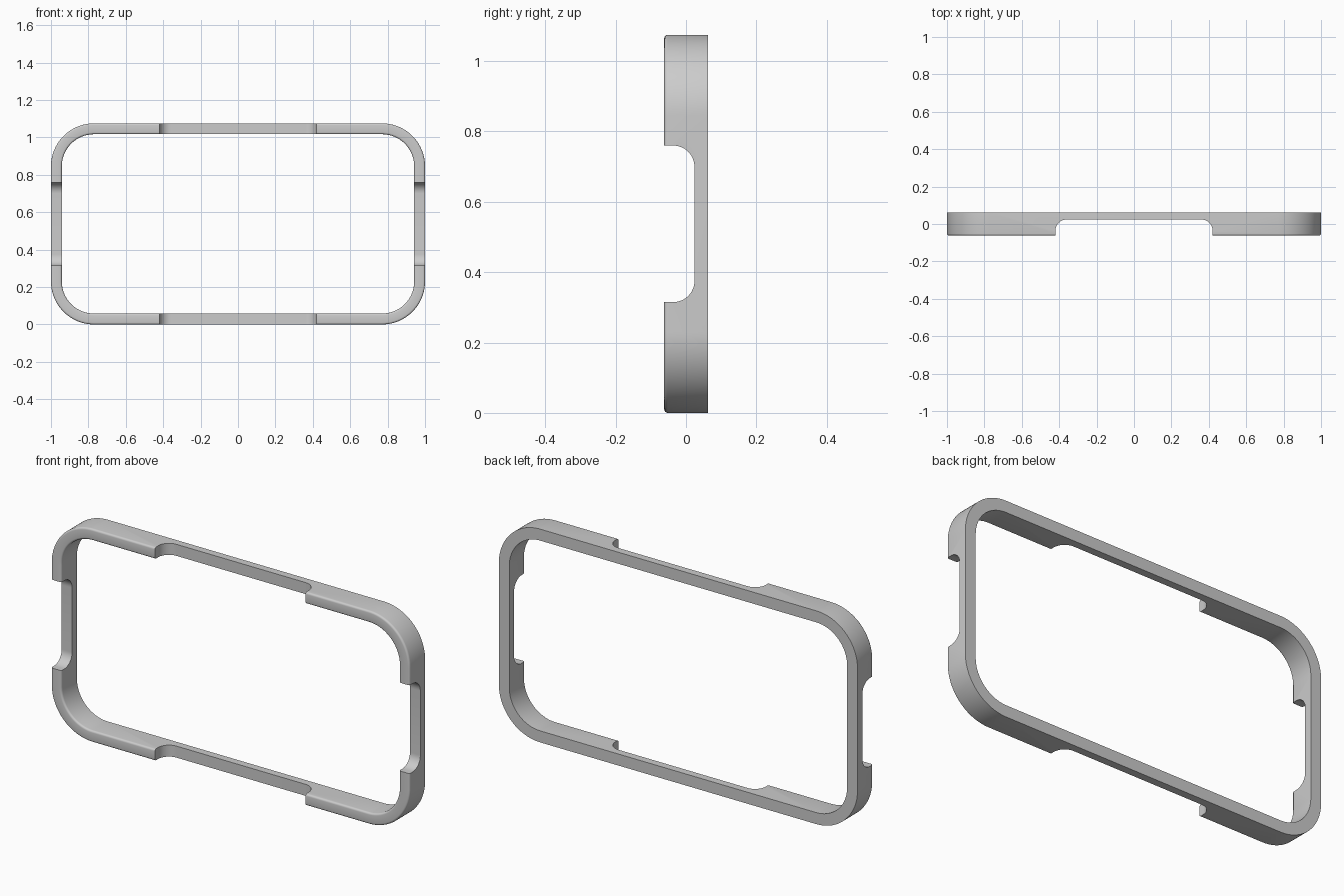
import bpy, bmesh
from math import sin, cos, pi, radians

if "Cube" in bpy.data.objects:
    bpy.data.objects.remove(bpy.data.objects["Cube"])

H, DEPTH, WALL, R = 1.075, 0.062, 0.058, 0.23
BEV = 0.01
CZ = H / 2


def rounded_rect(inset, y, steps=24):
    """Rounded rectangle loop in the XZ plane, shrunk by inset."""
    r = R - inset
    pts = []
    for k, (sx, sz) in enumerate([(1, 1), (-1, 1), (-1, -1), (1, -1)]):
        for i in range(steps + 1):
            a = (k + i / steps) * pi / 2
            pts.append((sx * (1 - R) + r * cos(a), y, CZ + sz * (CZ - R) + r * sin(a)))
    return pts


def make_object(name, bm):
    bmesh.ops.recalc_face_normals(bm, faces=bm.faces)
    mesh = bpy.data.meshes.new(name)
    bm.to_mesh(mesh)
    bm.free()
    ob = bpy.data.objects.new(name, mesh)
    bpy.context.collection.objects.link(ob)
    return ob


def bridge_loops(bm, loops):
    n = len(loops[0])
    rings = [[bm.verts.new(p) for p in loop] for loop in loops]
    for a, b in zip(rings, rings[1:] + rings[:1]):
        for i in range(n):
            j = (i + 1) % n
            bm.faces.new((a[i], a[j], b[j], b[i]))


def notch_cutter(name, half, along_x):
    """Front notch with rounded inner corners, cut through two opposite rails."""
    floor, r = 0.024, 0.06
    prof = [(half, -0.2)]
    prof += [(half - r + r * cos(a), floor - r + r * sin(a))
             for a in [i * pi / 24 for i in range(13)]]
    prof += [(-u, y) for u, y in reversed(prof)]
    bm = bmesh.new()
    ends = []
    for w in (-1.5, 1.5):
        ends.append([bm.verts.new((w, y, CZ + u) if along_x else (u, y, CZ + w))
                     for u, y in prof])
        bm.faces.new(ends[-1])
    n = len(prof)
    for i in range(n):
        j = (i + 1) % n
        bm.faces.new((ends[0][i], ends[0][j], ends[1][j], ends[1][i]))
    ob = make_object(name, bm)
    ob.hide_render = True
    return ob


# Frame: wall section with softened front edges, swept round the rectangle
section = [(0, DEPTH)]
arc = [i * pi / 8 for i in range(5)]
section += [(BEV - BEV * cos(a), -DEPTH + BEV - BEV * sin(a)) for a in arc]
section += [(WALL - BEV + BEV * sin(a), -DEPTH + BEV - BEV * cos(a)) for a in arc]
section += [(WALL, DEPTH)]
bm = bmesh.new()
bridge_loops(bm, [rounded_rect(d, y) for d, y in section])
frame = make_object("bumper_frame", bm)

# Notches in the long rails and in the short rails
cutters = [notch_cutter("long_rail_cutter", 0.42, False),
           notch_cutter("short_rail_cutter", 0.2225, True)]
bpy.context.view_layer.objects.active = frame
frame.select_set(True)
for c in cutters:
    mod = frame.modifiers.new("notch", 'BOOLEAN')
    mod.operation, mod.solver, mod.object = 'DIFFERENCE', 'EXACT', c
    bpy.ops.object.modifier_apply(modifier=mod.name)
    bpy.data.objects.remove(c)

bpy.ops.object.shade_smooth_by_angle(angle=radians(30))
